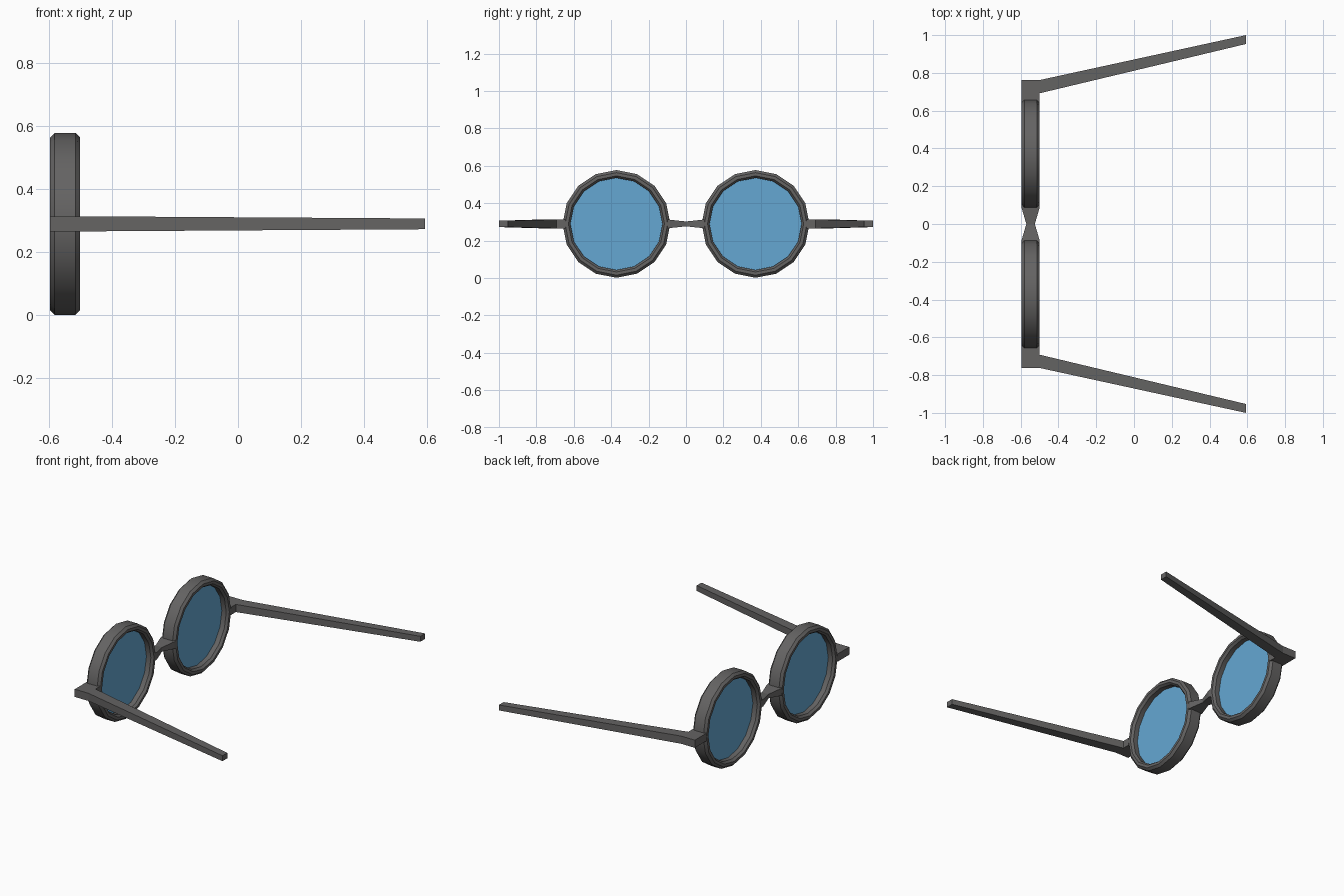
import bpy, bmesh, math

if "Cube" in bpy.data.objects:
    bpy.data.objects.remove(bpy.data.objects["Cube"])

CZ, CY, R = 0.289, 0.372, 0.288     # lens centre height, lens offset, rim radius
X0, X1 = -0.595, -0.5               # rim thickness along x
SIDES = 16


def material(name, rgb):
    m = bpy.data.materials.new(name)
    m.diffuse_color = (*rgb, 1)
    m.use_nodes = True
    m.node_tree.nodes["Principled BSDF"].inputs["Base Color"].default_value = m.diffuse_color
    return m


frame_mat = material("dark grey frame", (0.128, 0.125, 0.124))
lens_mat = material("blue lens", (0.13, 0.39, 0.65))


def finish(bm, name, mat):
    bmesh.ops.recalc_face_normals(bm, faces=bm.faces)
    me = bpy.data.meshes.new(name)
    bm.to_mesh(me)
    bm.free()
    me.materials.append(mat)
    ob = bpy.data.objects.new(name, me)
    bpy.context.collection.objects.link(ob)
    return ob


def ring_verts(bm, x, r, cy):
    return [bm.verts.new((x, cy + r * math.sin(a), CZ + r * math.cos(a)))
            for a in (2 * math.pi * i / SIDES for i in range(SIDES))]


def rim(name, cy):
    """Chamfered cross-section swept round the lens centre."""
    c = 0.014
    profile = [(X0, R - c), (X0 + c, R), (X1 - c, R), (X1, R - c),
               (X1, 0.257), (X1 - c, 0.246), (X0 + c, 0.246), (X0, 0.257)]
    bm = bmesh.new()
    loops = [ring_verts(bm, x, r, cy) for x, r in profile]
    for k, a in enumerate(loops):
        b = loops[(k + 1) % len(loops)]
        for i in range(SIDES):
            j = (i + 1) % SIDES
            bm.faces.new((a[i], a[j], b[j], b[i]))
    ob = finish(bm, name, frame_mat)
    bpy.ops.object.select_all(action='DESELECT')
    ob.select_set(True)
    bpy.context.view_layer.objects.active = ob
    bpy.ops.object.shade_smooth_by_angle(angle=math.radians(30))


def lens(name, cy):
    """Thin disc in the middle of the rim."""
    bm = bmesh.new()
    a, b = (ring_verts(bm, (X0 + X1) / 2 + d, 0.25, cy) for d in (-0.003, 0.003))
    bm.faces.new(a)
    bm.faces.new(b)
    for i in range(SIDES):
        j = (i + 1) % SIDES
        bm.faces.new((a[i], a[j], b[j], b[i]))
    finish(bm, name, lens_mat)


def bar(name, sections):
    """Loft through sections of ((xa, ya), (xb, yb), half height)."""
    bm = bmesh.new()
    rows = []
    for (xa, ya), (xb, yb), h in sections:
        rows.append([bm.verts.new(p) for p in (
            (xa, ya, CZ + h), (xb, yb, CZ + h), (xb, yb, CZ - h), (xa, ya, CZ - h))])
    for a, b in zip(rows, rows[1:]):
        for i in range(4):
            j = (i + 1) % 4
            bm.faces.new((a[i], a[j], b[j], b[i]))
    bm.faces.new(rows[0])
    bm.faces.new(rows[-1])
    finish(bm, name, frame_mat)


for side, s in (("left", 1), ("right", -1)):
    rim(side + "_rim", s * CY)
    lens(side + "_lens", s * CY)
    # hinge block, mitred corner, then the tapering splayed arm
    bar(side + "_arm", [
        ((X0, s * 0.645), (X1, s * 0.645), 0.024),
        ((X0, s * 0.762), (X1, s * 0.692), 0.024),
        ((X1, s * 0.762), (X1, s * 0.692), 0.024),
        ((0.593, s * 1.0), (0.593, s * 0.953), 0.017)])

# nose bridge, pinched in the middle
bar("nose_bridge", [
    ((X0, -0.1), (X1, -0.1), 0.024), ((X0, -0.085), (X1, -0.085), 0.022),
    ((-0.570, 0), (-0.525, 0), 0.013),
    ((X0, 0.085), (X1, 0.085), 0.022), ((X0, 0.1), (X1, 0.1), 0.024)])
